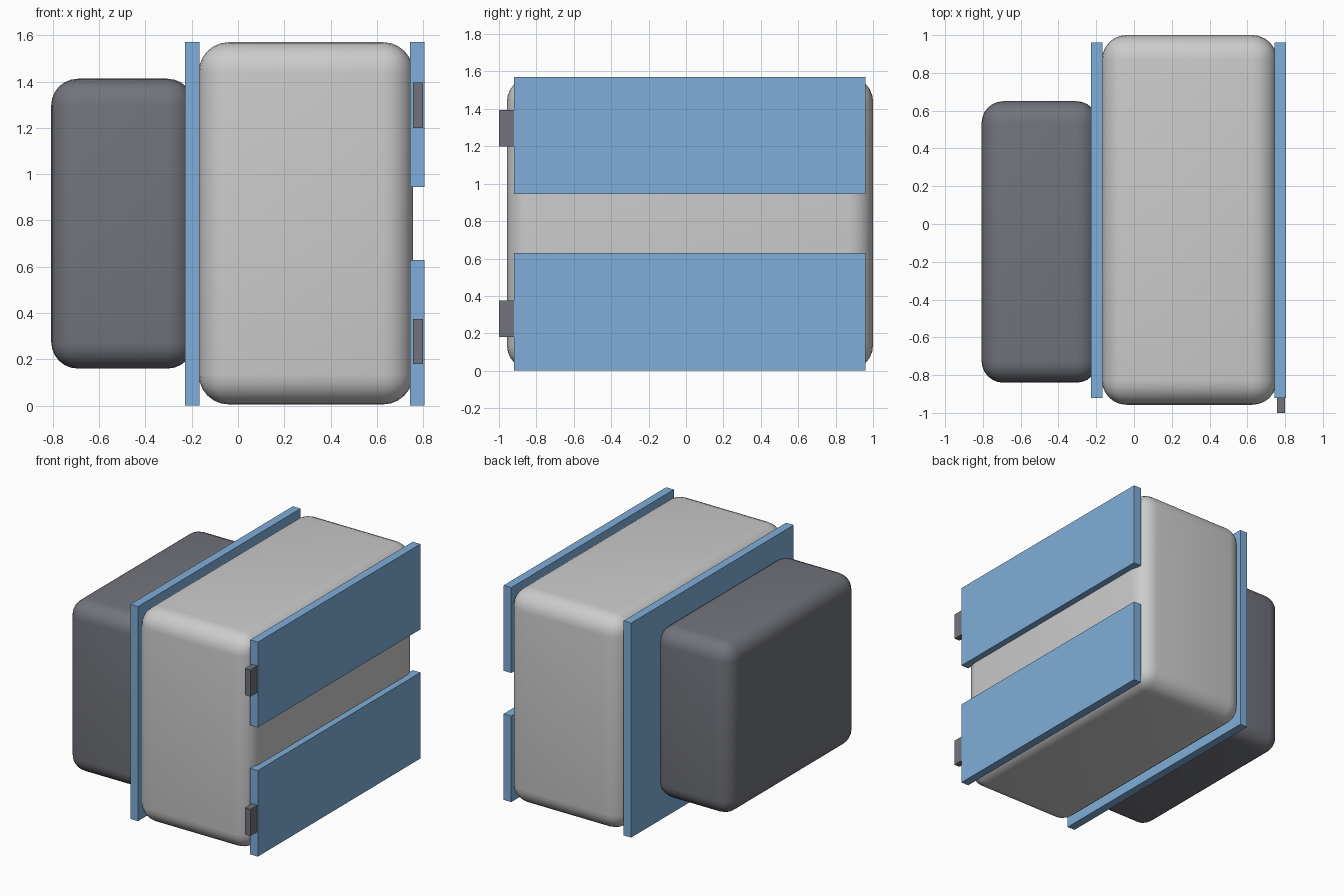
import bpy

if "Cube" in bpy.data.objects:
    bpy.data.objects.remove(bpy.data.objects["Cube"])


def material(name, rgb):
    mat = bpy.data.materials.new(name)
    mat.diffuse_color = (*rgb, 1)
    mat.use_nodes = True
    mat.node_tree.nodes["Principled BSDF"].inputs["Base Color"].default_value = mat.diffuse_color
    return mat


def box(name, x, y, z, mat=None, radius=0):
    """Box spanning the (min, max) ranges, optionally with rounded edges."""
    spans = (x, y, z)
    bpy.ops.mesh.primitive_cube_add(size=1, location=[(a + b) / 2 for a, b in spans])
    ob = bpy.context.object
    ob.name = name
    ob.scale = [b - a for a, b in spans]
    bpy.ops.object.transform_apply(location=False, rotation=False, scale=True)
    if mat:
        ob.data.materials.append(mat)
    if radius:
        bevel = ob.modifiers.new("rounded_edges", 'BEVEL')
        bevel.width = radius
        bevel.segments = 6
        bpy.ops.object.modifier_apply(modifier=bevel.name)
        bpy.ops.object.shade_smooth_by_angle()
    return ob


blue = material("blue", (0.21, 0.42, 0.69))
dark = material("dark_grey", (0.17, 0.175, 0.20))
PANEL_Y = (-0.92, 0.96)

# Main rounded body and the smaller pack behind the back panel
box("main_body", (-0.17, 0.757), (-0.957, 1.0), (0.005, 1.57), radius=0.13)
box("rear_pack", (-0.807, -0.19), (-0.84, 0.65), (0.16, 1.412), dark, radius=0.115)

# Full-height panel between the two bodies
box("back_panel", (-0.228, -0.166), PANEL_Y, (0, 1.57), blue)

# Two outer panels, each with a small tab on the front edge
for name, panel_z, tab_z in (("lower", (0, 0.63), (0.18, 0.375)),
                             ("upper", (0.945, 1.57), (1.20, 1.395))):
    box(name + "_panel", (0.743, 0.805), PANEL_Y, panel_z, blue)
    box(name + "_tab", (0.756, 0.80), (-1.0, -0.92), tab_z, dark)
